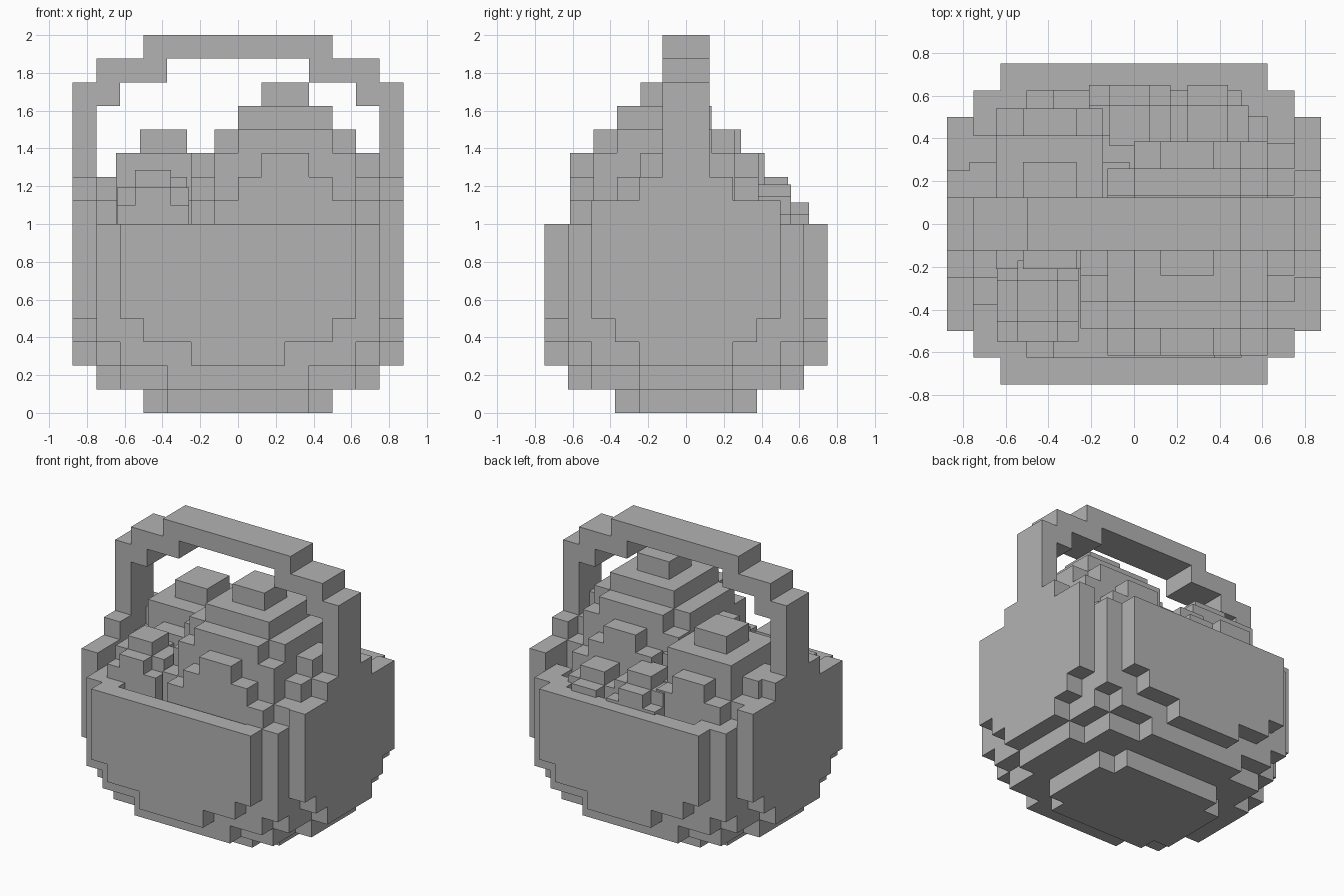
import bpy
import bmesh
from mathutils import Vector

cube = bpy.data.objects.get("Cube")
if cube:
    bpy.data.objects.remove(cube, do_unlink=True)

grey = bpy.data.materials.new("plain_grey")
grey.use_nodes = True
GREY = (0.45, 0.45, 0.45, 1)
grey.diffuse_color = GREY
grey.node_tree.nodes["Principled BSDF"].inputs["Base Color"].default_value = GREY

U = 0.125  # main block size


def plan(rects):
    """Cells covered by centred rectangles given as half widths in blocks."""
    return {(x, y) for hx, hy in rects for x in range(-hx, hx) for y in range(-hy, hy)}


def stack(layers):
    """Cells of plan layers piled upward from zero."""
    return {(x, y, z) for z, layer in enumerate(layers) for x, y in layer}


def block(x0, x1, y0, y1, z0, z1):
    return {(x, y, z) for x in range(x0, x1) for y in range(y0, y1) for z in range(z0, z1)}


def mirror_x(cells):
    return cells | {(-x - 1, y, z) for x, y, z in cells}


def build(name, cells, size=U, origin=(0, 0, 0)):
    """Skin the cells with outer faces only, then merge flat areas."""
    bm = bmesh.new()
    corners = {}

    def vert(p):
        if p not in corners:
            corners[p] = bm.verts.new(Vector(p) * size + Vector(origin))
        return corners[p]

    for c in cells:
        for axis in range(3):
            for side in (0, 1):
                near = list(c)
                near[axis] += 2 * side - 1
                if tuple(near) in cells:
                    continue
                b, d = (axis + 1) % 3, (axis + 2) % 3
                loop = []
                for s, t in ((0, 0), (1, 0), (1, 1), (0, 1)):
                    p = list(c)
                    p[axis] += side
                    p[b] += s
                    p[d] += t
                    loop.append(vert(tuple(p)))
                bm.faces.new(loop if side else loop[::-1])
    bmesh.ops.dissolve_limit(bm, angle_limit=0.01, verts=bm.verts[:], edges=bm.edges[:])
    mesh = bpy.data.meshes.new(name)
    bm.to_mesh(mesh)
    bm.free()
    mesh.materials.append(grey)
    obj = bpy.data.objects.new(name, mesh)
    bpy.context.collection.objects.link(obj)


# Basket: stepped foot, hollow body, raised sides
wall = plan([(5, 6), (6, 5), (7, 4)]) - plan([(4, 5), (5, 4), (6, 3)])
basket = stack([
    plan([(4, 2), (3, 3)]),
    plan([(6, 2), (5, 4), (3, 5)]),
    plan([(2, 6), (5, 5), (6, 4), (7, 2)]),
    plan([(4, 6), (6, 5), (7, 3)]) - plan([(3, 5), (5, 4), (6, 2)]),
] + [wall] * 4)
basket |= mirror_x(block(6, 7, -4, 4, 8, 9) | block(6, 7, -2, 2, 9, 10))
build("basket", basket)

# Handle: stepped arch
handle = mirror_x(block(6, 7, -1, 1, 10, 14) | block(5, 6, -1, 1, 13, 14)
                  | block(3, 6, -1, 1, 14, 15) | block(0, 4, -1, 1, 15, 16))
build("handle", handle)


# Rounded eggs, layers listed from the top down
def egg(name, x, y, top, size, layers):
    cells = stack([plan(r) for r in reversed(layers)])
    build(name, cells, size, (x, y, top - len(layers) * size))


big_belly = [(4, 3), (3, 4)]
egg("large_egg", 0.25, -0.115, 1.75, U, [
    [(1, 1)], [(2, 2)], [(3, 2), (2, 3)], [(4, 1), (3, 3), (1, 4)],
    [(4, 2), (3, 3), (2, 4)], big_belly, big_belly, big_belly,
    [(4, 2), (3, 3), (2, 4)], [(3, 2), (2, 3)], [(2, 2)]])

mid_belly = [(3, 2), (2, 3)]
egg("medium_egg", -0.395, 0.165, 1.5, U, [
    [(1, 1)], [(2, 2)], [(3, 1), (2, 2), (1, 3)], mid_belly, mid_belly,
    mid_belly, [(3, 1), (2, 2), (1, 3)], [(2, 2)]])

SMALL = [[(1, 1)], [(2, 1), (1, 2)], [(2, 2)], [(2, 2)], [(2, 1), (1, 2)], [(1, 1)]]
for name, x, y, top in (("front_small_egg", -0.45, -0.36, 1.287),
                        ("back_small_egg", -0.02, 0.46, 1.21),
                        ("back_left_small_egg", 0.345, 0.46, 1.145)):
    egg(name, x, y, top, 0.095, SMALL)
